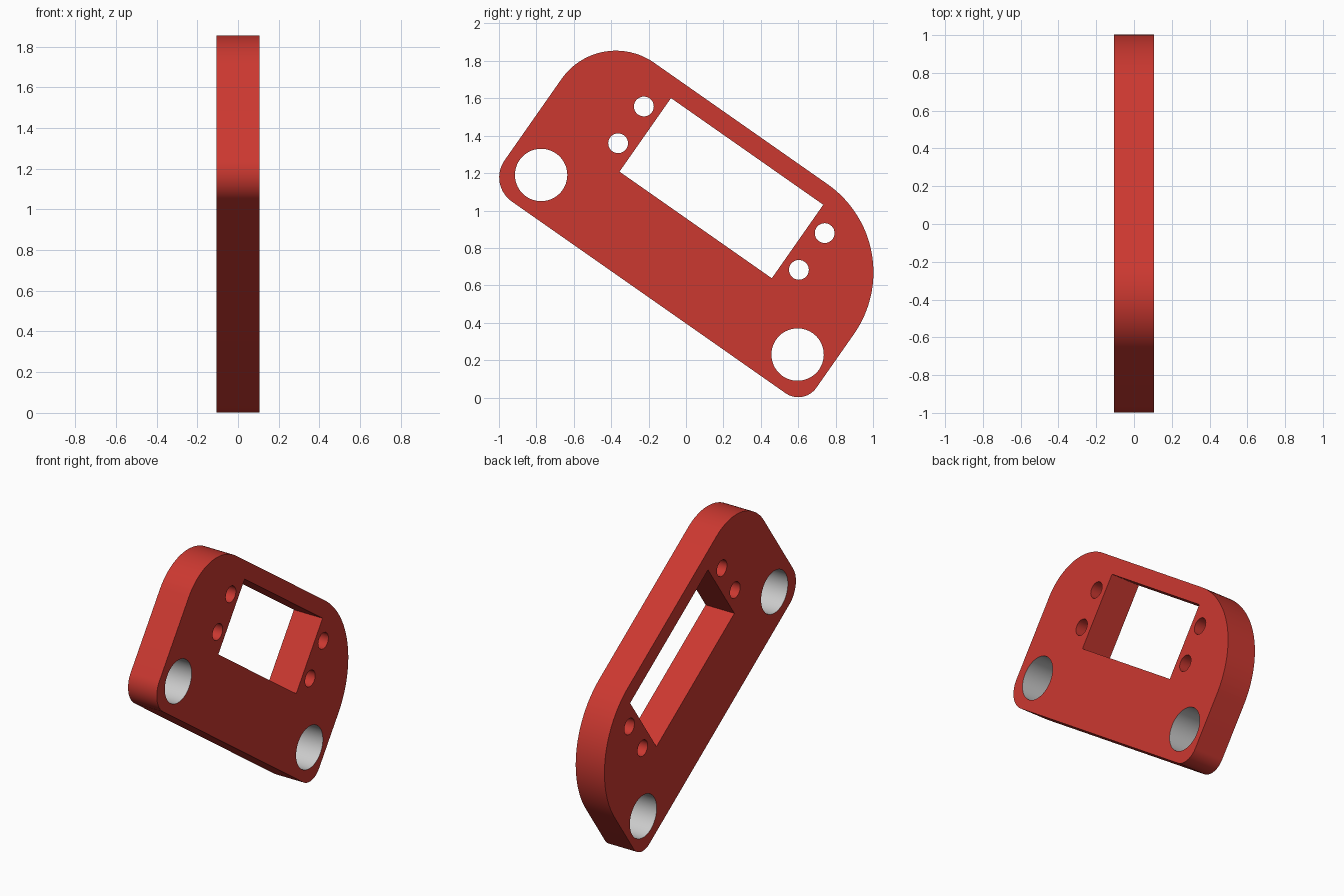
import bpy, bmesh, math
from mathutils import Vector

if "Cube" in bpy.data.objects:
    bpy.data.objects.remove(bpy.data.objects["Cube"])

HALF = 0.105                       # half thickness of the plate
TILT = math.radians(-35)
U = Vector((math.cos(TILT), math.sin(TILT)))     # along the plate, in (y, z)
V = Vector((-math.sin(TILT), math.cos(TILT)))    # across the plate
ORIGIN = Vector((-0.089, 0.71))                  # midway between the large holes


def place(u, v):
    return ORIGIN + U * u + V * v


def arc(cu, cv, r, start, sweep, n):
    closed = sweep >= 360
    return [place(cu + r * math.cos(a), cv + r * math.sin(a))
            for a in (math.radians(start + sweep * i / n)
                      for i in range(n if closed else n + 1))]


def material(name, color):
    m = bpy.data.materials.new(name)
    m.diffuse_color = color
    m.use_nodes = True
    m.node_tree.nodes["Principled BSDF"].inputs["Base Color"].default_value = m.diffuse_color
    return m


# Outline: rectangle with a different radius at each corner
left, right, bottom, top = -1.042, 1.021, -0.206, 0.838
outline = (arc(left + 0.158, bottom + 0.158, 0.158, 180, 90, 16)
           + arc(right - 0.118, bottom + 0.118, 0.118, 270, 90, 16)
           + arc(right - 0.575, top - 0.575, 0.575, 0, 90, 32)
           + arc(left + 0.355, top - 0.355, 0.355, 90, 90, 24))

# Rectangular window
window = [place(su * 0.497 - 0.007, 0.495 + sv * 0.24)
          for su, sv in ((-1, -1), (1, -1), (1, 1), (-1, 1))]

# Screw holes beside the window, and the two large holes
screws = [arc(su * 0.59 - 0.007, 0.495 + sv * 0.12, 0.053, 0, 360, 32)
          for su in (-1, 1) for sv in (-1, 1)]
large = [arc(s * 0.837, 0, 0.14, 0, 360, 64) for s in (-1, 1)]

# Plate: walls for every loop, then a filled cap on each side
bm = bmesh.new()
caps = ([], [])
for loop, slot in [(outline, 0), (window, 0)] + [(s, 0) for s in screws] + [(h, 1) for h in large]:
    rings = [[bm.verts.new((x, p.x, p.y)) for p in loop] for x in (-HALF, HALF)]
    n = len(loop)
    for i in range(n):
        j = (i + 1) % n
        face = bm.faces.new((rings[0][i], rings[0][j], rings[1][j], rings[1][i]))
        face.material_index = slot
        for ring, cap in zip(rings, caps):
            cap.append(bm.edges.get((ring[i], ring[j])))
for cap, sign in zip(caps, (-1, 1)):
    bmesh.ops.triangle_fill(bm, edges=cap, use_beauty=True, normal=(sign, 0, 0))
bmesh.ops.recalc_face_normals(bm, faces=bm.faces)

mesh = bpy.data.meshes.new("mounting_plate")
bm.to_mesh(mesh)
bm.free()
plate = bpy.data.objects.new("mounting_plate", mesh)
bpy.context.collection.objects.link(plate)
mesh.materials.append(material("red", (0.60, 0.04, 0.03, 1)))
mesh.materials.append(material("bare_grey", (0.8, 0.8, 0.8, 1)))

bpy.context.view_layer.objects.active = plate
plate.select_set(True)
bpy.ops.object.shade_smooth_by_angle(angle=math.radians(30))
